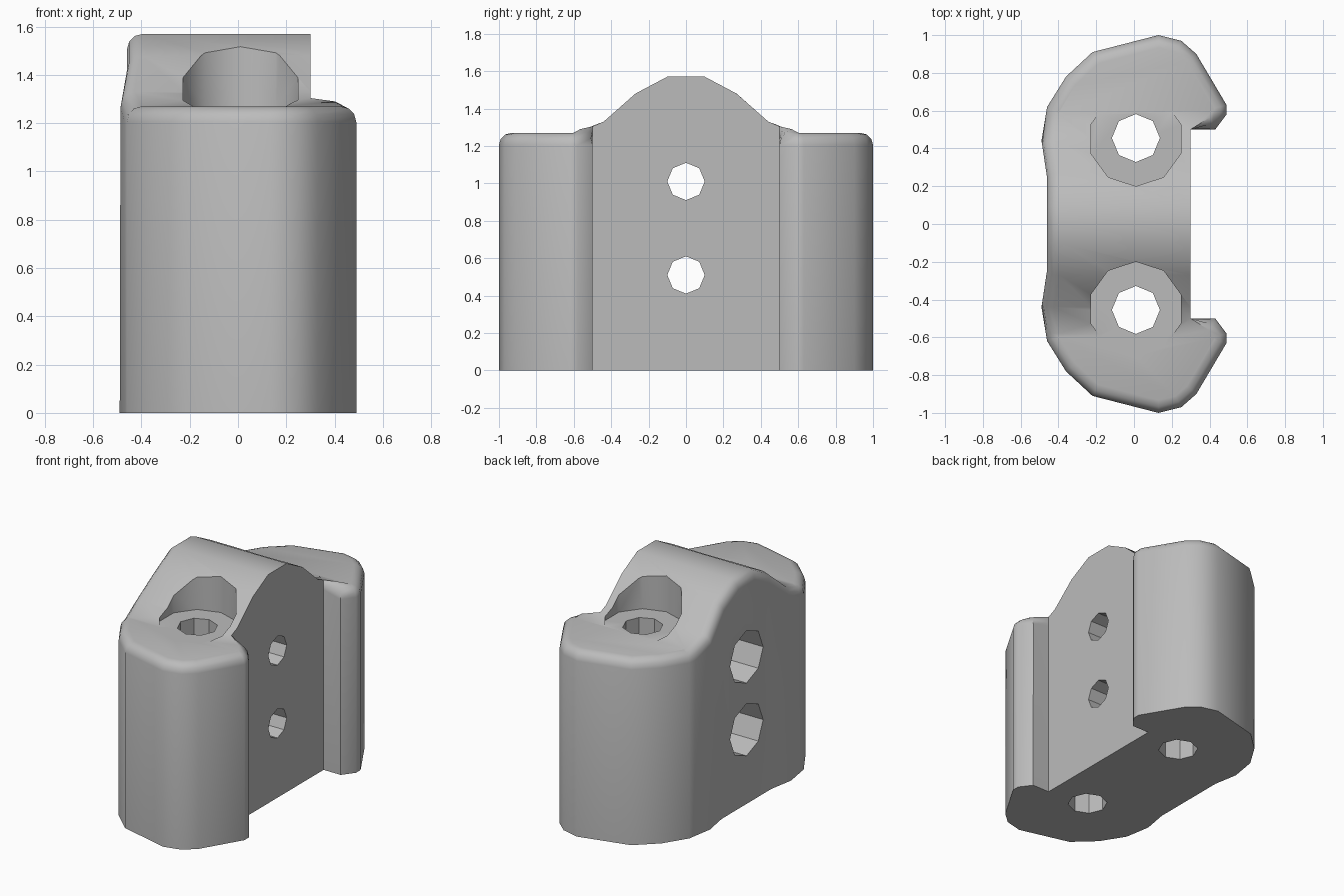
import bpy, bmesh, math
from mathutils import Vector, Matrix

cube = bpy.data.objects.get("Cube")
if cube:
    bpy.data.objects.remove(cube, do_unlink=True)

grey = bpy.data.materials.new("plain grey")
grey.use_nodes = True
grey.diffuse_color = (0.5, 0.5, 0.5, 1)
grey.node_tree.nodes["Principled BSDF"].inputs["Base Color"].default_value = (0.5, 0.5, 0.5, 1)

FLAT = 1.27      # height of the two end shoulders
FACE = 0.30      # x of the flat mounting face
# Half of the plan outline, and half of the crest as (distance from centre, height)
PLAN = [(FACE, -0.50), (0.43, -0.50), (0.49, -0.58), (0.49, -0.63), (0.33, -0.90),
        (0.25, -0.97), (0.13, -1.0), (-0.22, -0.91), (-0.36, -0.78), (-0.46, -0.62),
        (-0.49, -0.44), (-0.46, -0.27)]
CREST = [(0.10, 1.57), (0.27, 1.48), (0.44, 1.33), (0.58, FLAT)]


def crest_height(x, y):
    y = abs(y)
    if x > FACE + 0.01 or y >= CREST[-1][0]:
        return FLAT
    for (y0, z0), (y1, z1) in zip(CREST, CREST[1:]):
        if y0 <= y <= y1:
            return z0 + (z1 - z0) * (y - y0) / (y1 - y0)
    return CREST[0][1]


def new_object(name, bm):
    bmesh.ops.recalc_face_normals(bm, faces=bm.faces)
    mesh = bpy.data.meshes.new(name)
    bm.to_mesh(mesh)
    bm.free()
    mesh.materials.append(grey)
    obj = bpy.data.objects.new(name, mesh)
    bpy.context.collection.objects.link(obj)
    return obj


# Body: extruded outline, sliced across so the crest can be raised
bm = bmesh.new()
outline = PLAN + [(x, -y) for x, y in reversed(PLAN)]
base = bm.faces.new([bm.verts.new((x, y, 0)) for x, y in outline])
top = bmesh.ops.extrude_face_region(bm, geom=[base])["geom"]
bmesh.ops.translate(bm, vec=(0, 0, 1), verts=[g for g in top if isinstance(g, bmesh.types.BMVert)])
for y, z in CREST:
    for side in (-1, 1):
        bmesh.ops.bisect_plane(bm, geom=bm.verts[:] + bm.edges[:] + bm.faces[:], dist=0.001,
                               plane_co=(0, side * y, 0), plane_no=(0, 1, 0))
for v in bm.verts:
    if v.co.z > 0.5:
        v.co.z = crest_height(v.co.x, v.co.y)
bmesh.ops.recalc_face_normals(bm, faces=bm.faces)

# Round the upper rim everywhere except along the flat mounting face
rim = []
for e in bm.edges:
    if len(e.link_faces) == 2 and min(v.co.z for v in e.verts) > 1:
        ups = sorted(f.normal.z for f in e.link_faces)
        on_face = all(abs(v.co.x - FACE) < 0.01 for v in e.verts)
        if ups[0] < 0.3 and ups[1] > 0.5 and not on_face:
            rim.append(e)
bmesh.ops.bevel(bm, geom=rim, offset=0.07, segments=3, profile=0.5, affect='EDGES', clamp_overlap=True)
body = new_object("bracket_body", bm)


# Holes: each is drilled by a faceted cylinder between two points
def drill(name, start, end, radius, sides):
    start, end = Vector(start), Vector(end)
    axis = end - start
    turn = axis.to_track_quat('Z', 'Y').to_matrix().to_4x4()
    bm = bmesh.new()
    bmesh.ops.create_cone(bm, cap_ends=True, segments=sides, radius1=radius, radius2=radius,
                          depth=axis.length, matrix=Matrix.Translation((start + end) / 2) @ turn)
    cutter = new_object(name, bm)
    cutter.hide_render = True
    mod = body.modifiers.new(name, 'BOOLEAN')
    mod.operation = 'DIFFERENCE'
    mod.solver = 'EXACT'
    mod.object = cutter
    bpy.ops.object.modifier_apply(modifier=name)
    bpy.data.objects.remove(cutter, do_unlink=True)


bpy.context.view_layer.objects.active = body
body.select_set(True)
for side in (-1, 1):
    drill("screw_seat", (0.01, side * 0.45, FLAT), (0.01, side * 0.45, 2), 0.25, 10)
    drill("screw_hole", (0.01, side * 0.455, -0.2), (0.01, side * 0.455, 2), 0.127, 8)
for z in (0.51, 1.01):
    drill("bolt_hole", (-1, 0, z), (1, 0, z), 0.1, 8)
    drill("bolt_recess", (-1, 0, z), (0.04, 0, z), 0.18, 8)

bpy.ops.object.shade_smooth_by_angle(angle=math.radians(40))
